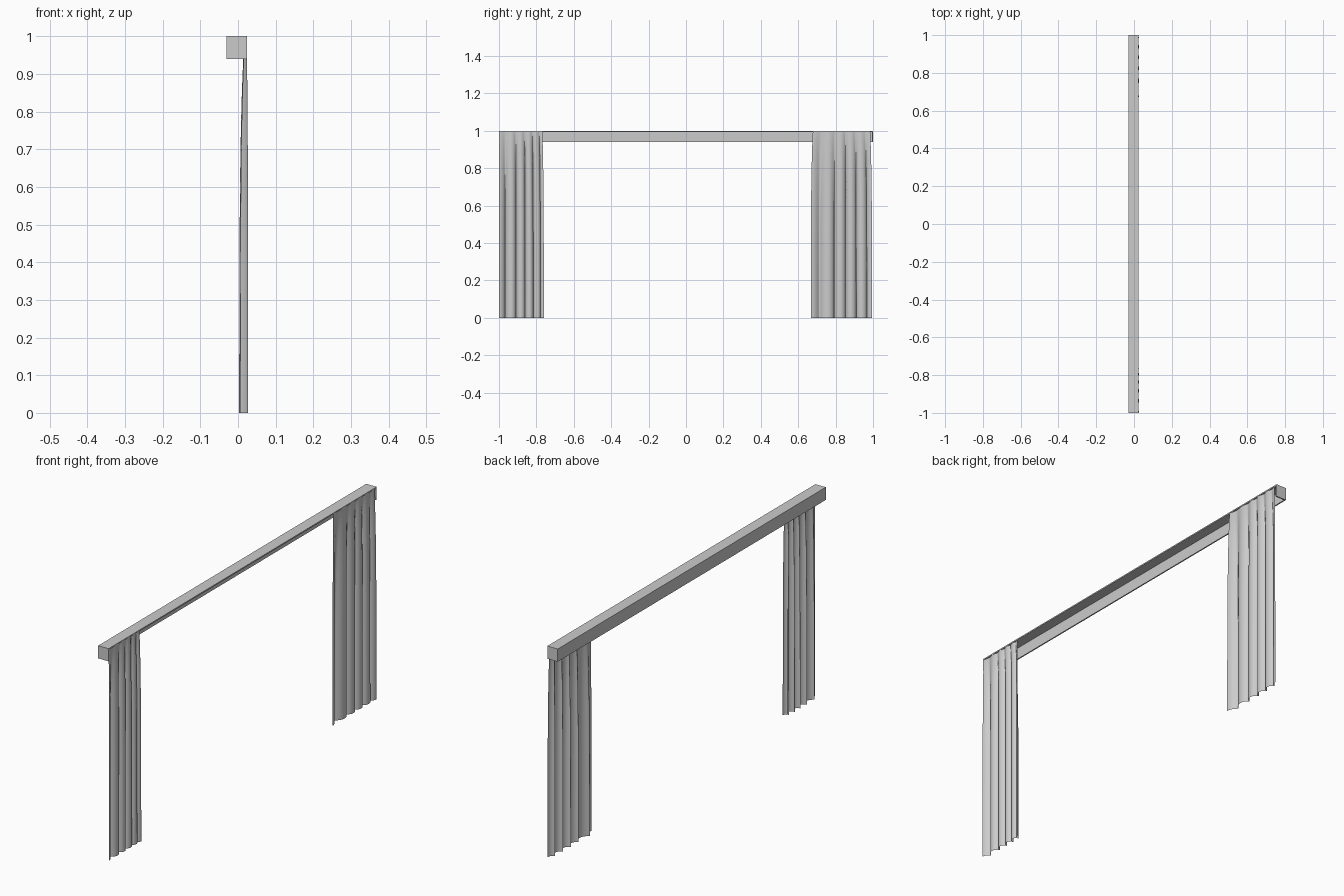
import bpy, math

if "Cube" in bpy.data.objects:
    bpy.data.objects.remove(bpy.data.objects["Cube"])

def box(name, lo, hi):
    bpy.ops.mesh.primitive_cube_add(size=1, location=[(a + b) / 2 for a, b in zip(lo, hi)])
    o = bpy.context.object
    o.name = name
    o.scale = [b - a for a, b in zip(lo, hi)]
    bpy.ops.object.transform_apply(location=False, rotation=False, scale=True)
    return o

# Pelmet box: open towards +x and underneath
T = 0.006
box("pelmet_top", (-0.03, -1, 1 - T), (0.024, 1, 1))
box("pelmet_board", (-0.03, -1, 0.94), (-0.03 + T, 1, 1 - T))
for side, y in (("front", -1), ("back", 1 - T)):
    box("pelmet_end_" + side, (-0.03 + T, y, 0.94), (0.024, y + T, 1 - T))

# Curtain: one pleated sheet, folds deepen towards the floor
def curtain(name, crests, depths, top, bottom, skew):
    per, rows = 14, 24
    y0, y1 = crests[0], crests[-1]
    verts, faces = [], []
    cols = (len(crests) - 1) * per + 1
    for r in range(rows + 1):
        t = (r / rows) ** 1.5
        z = 0.994 * (1 - t)
        grow = 1 - math.exp(-4.5 * t)
        left = top[0] + (bottom[0] - top[0]) * grow
        right = top[1] + (bottom[1] - top[1]) * grow
        for c in range(cols):
            k = min(c // per, len(crests) - 2)
            f = c / per - k
            a = 2 * math.pi * f
            y = crests[k] + (crests[k + 1] - crests[k]) * f
            y = left + (right - left) * (y - y0) / (y1 - y0)
            y += skew * math.sin(a) * (0.3 + 0.7 * grow)
            depth = (0.006 + 0.018 * grow) * depths[k]
            x = 0.023 + 0.004 * grow - depth * (0.5 - 0.5 * math.cos(a))
            verts.append((x, y, z))
    for r in range(rows):
        for c in range(cols - 1):
            i = r * cols + c
            faces.append((i, i + cols, i + cols + 1, i + 1))
    me = bpy.data.meshes.new(name)
    me.from_pydata(verts, [], faces)
    for p in me.polygons:
        p.use_smooth = True
    o = bpy.data.objects.new(name, me)
    bpy.context.collection.objects.link(o)

curtain("curtain_narrow", [-1, -0.935, -0.885, -0.84, -0.80, -0.765],
        [0.9, 1, 0.95, 1, 0.85], (-0.998, -0.768), (-1, -0.76), 0.008)
curtain("curtain_wide", [0.67, 0.76, 0.825, 0.88, 0.935, 0.99],
        [1, 0.9, 1, 0.95, 0.85], (0.678, 0.985), (0.667, 0.995), 0.009)
